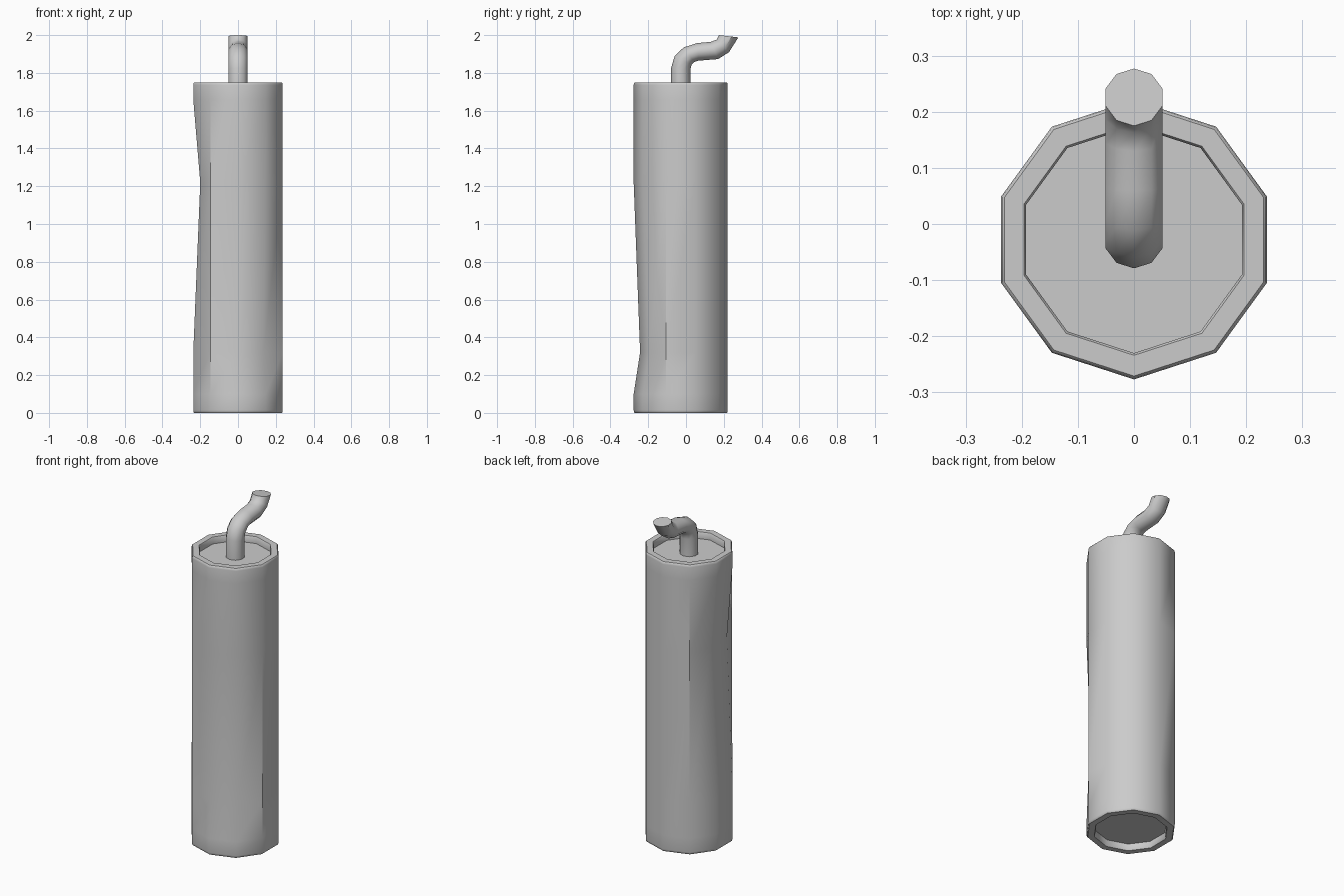
import bpy, math
from mathutils import Vector

if "Cube" in bpy.data.objects:
    bpy.data.objects.remove(bpy.data.objects["Cube"])

N = 10
ANGLES = [math.radians(-90 + 36 * i) for i in range(N)]


def loft(name, rings, smooth_angle):
    """Skin a list of N-sided rings and cap both ends."""
    verts = [p for ring in rings for p in ring]
    faces = []
    for r in range(len(rings) - 1):
        a, b = r * N, (r + 1) * N
        for i in range(N):
            j = (i + 1) % N
            faces.append((a + i, a + j, b + j, b + i))
    faces.append(tuple(reversed(range(N))))
    faces.append(tuple(range(len(verts) - N, len(verts))))
    mesh = bpy.data.meshes.new(name)
    mesh.from_pydata(verts, [], faces)
    obj = bpy.data.objects.new(name, mesh)
    bpy.context.collection.objects.link(obj)
    bpy.ops.object.select_all(action='DESELECT')
    obj.select_set(True)
    bpy.context.view_layer.objects.active = obj
    bpy.ops.object.shade_smooth_by_angle(angle=math.radians(smooth_angle))
    return obj


# Body: ten-sided tube with recessed ends and two dented rings
R, RI, CY, H, DEPTH = 0.249, 0.202, -0.028, 1.75, 0.04
end = [(RI, DEPTH), (RI, 0.006), (RI + 0.004, 0.0), (R - 0.006, 0.0),
       (R - 0.002, 0.004), (R, 0.014)]
profile = end + [(R, 0.10), (R, 0.32), (R, 1.22), (R, 1.66)]
profile += [(r, H - z) for r, z in reversed(end)]
rings = [[Vector((r * math.cos(a), CY + r * math.sin(a), z)) for a in ANGLES]
         for r, z in profile]
for i in (0, 1):                       # front dent, near the bottom
    rings[7][i] += Vector((-0.011, 0.034, 0))
for i in (7, 8):                       # left dent, upper half
    rings[8][i] += Vector((0.037, 0, 0))
loft("stick_body", rings, 40)

# Fuse: bent cord, each section given by its outer and inner (y, z) points
sections = [((-0.079, 1.70), (0.023, 1.70)), ((-0.079, 1.825), (0.023, 1.815)),
            ((-0.06, 1.89), (0.029, 1.842)), ((-0.012, 1.935), (0.043, 1.858)),
            ((0.06, 1.958), (0.067, 1.865)), ((0.13, 1.964), (0.17, 1.873)),
            ((0.163, 1.976), (0.228, 1.91)), ((0.175, 2.0), (0.277, 1.988))]
rings = []
for (y0, z0), (y1, z1) in sections:
    ring = []
    for a in ANGLES:
        t = (1 + math.sin(a)) / 2
        ring.append(Vector((0.053 * math.cos(a), y0 + (y1 - y0) * t,
                            z0 + (z1 - z0) * t)))
    rings.append(ring)
loft("fuse", rings, 40)
